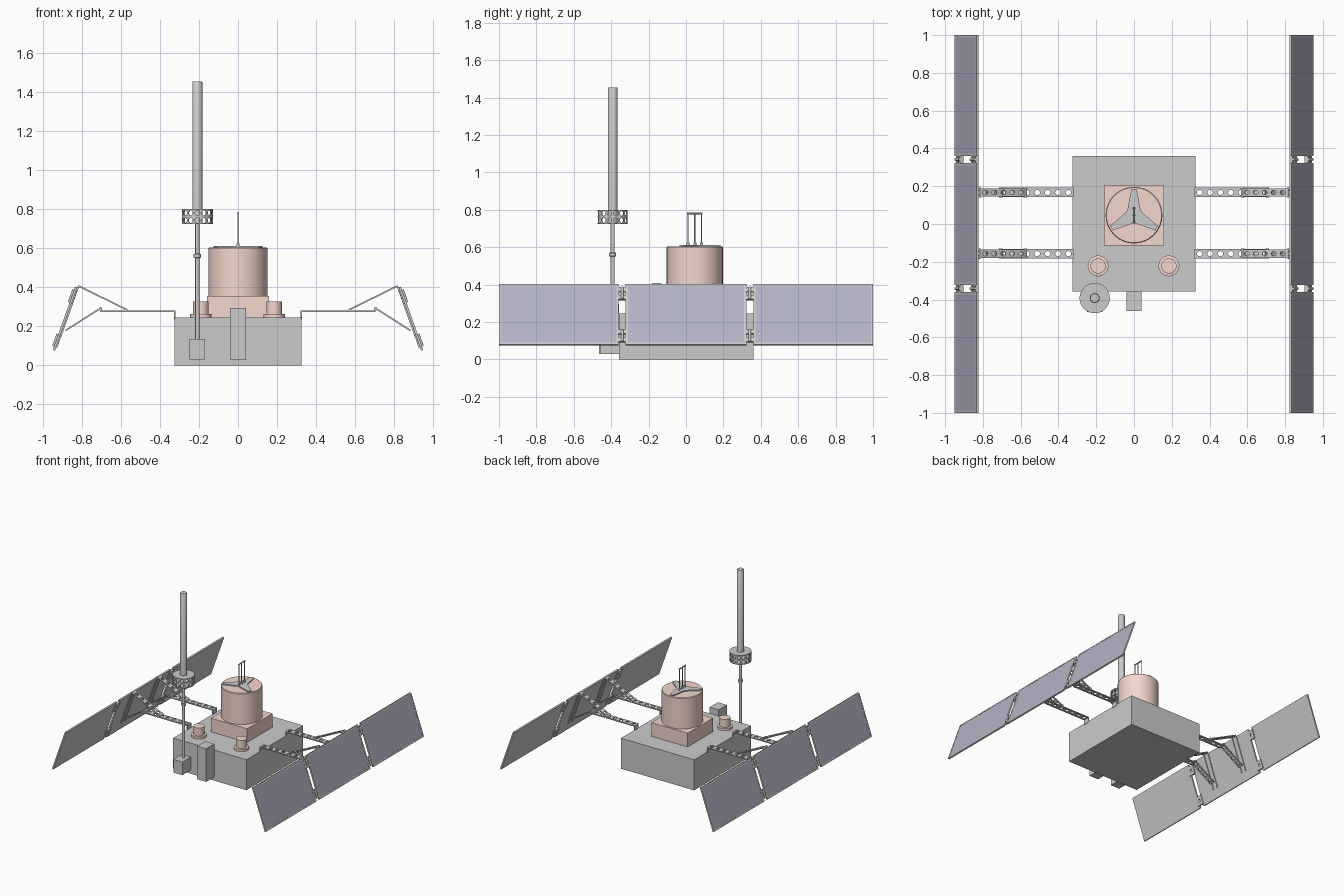
import bpy, bmesh, math
from math import sin, cos, pi, radians
from mathutils import Vector, Matrix

if "Cube" in bpy.data.objects:
    bpy.data.objects.remove(bpy.data.objects["Cube"])

def material(name, rgb):
    m = bpy.data.materials.new(name)
    m.diffuse_color = (*rgb, 1)
    m.use_nodes = True
    m.node_tree.nodes["Principled BSDF"].inputs["Base Color"].default_value = m.diffuse_color
    return m

PINK = material("pale_pink", (0.90, 0.68, 0.61))
CELL = material("solar_violet", (0.46, 0.45, 0.56))

def finish(name, bm, mat=None, smooth=False, mirror=False):
    bmesh.ops.recalc_face_normals(bm, faces=bm.faces)
    me = bpy.data.meshes.new(name)
    bm.to_mesh(me)
    bm.free()
    ob = bpy.data.objects.new(name, me)
    bpy.context.collection.objects.link(ob)
    if mat:
        me.materials.append(mat)
    if smooth:
        bpy.context.view_layer.objects.active = ob
        bpy.ops.object.select_all(action='DESELECT')
        ob.select_set(True)
        bpy.ops.object.shade_smooth_by_angle(angle=radians(35))
    if mirror:
        ob.modifiers.new("mirror", 'MIRROR').use_mirror_merge = False
    return ob

def add_box(bm, lo, hi, xf=Matrix()):
    lo, hi = Vector(lo), Vector(hi)
    m = xf @ Matrix.Translation((lo + hi) / 2) @ Matrix.Diagonal((*(hi - lo), 1))
    bmesh.ops.create_cube(bm, size=1, matrix=m)

def box(name, lo, hi, mat=None):
    bm = bmesh.new()
    add_box(bm, lo, hi)
    return finish(name, bm, mat)

def add_rod(bm, a, b, r, n=12):
    a, b = Vector(a), Vector(b)
    rot = (b - a).to_track_quat('Z', 'Y').to_matrix().to_4x4()
    bmesh.ops.create_cone(bm, cap_ends=True, segments=n, radius1=r, radius2=r,
                          depth=(b - a).length, matrix=Matrix.Translation((a + b) / 2) @ rot)

def lathe(name, x, y, profile, mat=None, n=48):
    bm = bmesh.new()
    vs = [bm.verts.new((x + r, y, z)) for r, z in profile]
    es = [bm.edges.new(p) for p in zip(vs, vs[1:])]
    bmesh.ops.spin(bm, geom=vs + es, cent=(x, y, 0), axis=(0, 0, 1), angle=2 * pi, steps=n)
    bmesh.ops.remove_doubles(bm, verts=bm.verts, dist=1e-5)
    return finish(name, bm, mat, True)

def perforated(name, nu, nv, hole, place, thick, mirror=False):
    """Sheet of square cells with round holes; place(u, v) puts it in space."""
    bm = bmesh.new()
    for i in range(nu):
        for j in range(nv):
            inner, outer = [], []
            for k in range(16):
                c, s = cos(k * pi / 8), sin(k * pi / 8)
                q = 0.5 / max(abs(c), abs(s))
                inner.append(bm.verts.new(place(i + .5 + c * hole, j + .5 + s * hole)))
                outer.append(bm.verts.new(place(i + .5 + c * q, j + .5 + s * q)))
            for k in range(16):
                l = (k + 1) % 16
                bm.faces.new((inner[k], outer[k], outer[l], inner[l]))
    bmesh.ops.remove_doubles(bm, verts=bm.verts, dist=1e-5)
    ob = finish(name, bm)
    so = ob.modifiers.new("thickness", 'SOLIDIFY')
    so.thickness, so.offset = thick, 0
    if mirror:
        ob.modifiers.new("mirror", 'MIRROR').use_mirror_merge = False
    return ob

# main body and instrument housing
box("body", (-.325, -.357, 0), (.325, .36, .245))
box("housing_base", (-.16, -.113, .245), (.16, .207, .355), PINK)
HY = .047
lathe("housing_drum", 0, HY, [(0, .35), (.15, .35), (.15, .6), (.146, .604), (0, .604)], PINK, 64)

# three-armed spider on the drum
bm = bmesh.new()
ring = []
for k in range(3):
    a = pi / 2 + k * 2 * pi / 3
    d, t = Vector((cos(a), sin(a), 0)), Vector((-sin(a), cos(a), 0))
    for r, w in ((.03, -.034), (.138, -.014), (.138, .014), (.03, .034)):
        ring.append(bm.verts.new(Vector((0, HY, .602)) + d * r + t * w))
f = bm.faces.new(ring)
ex = bmesh.ops.extrude_face_region(bm, geom=[f])
bmesh.ops.translate(bm, vec=(0, 0, .01), verts=[v for v in ex["geom"] if isinstance(v, bmesh.types.BMVert)])
finish("spider", bm)

# thin antenna frame above the spider
bm = bmesh.new()
for dy in (-.036, 0, .036):
    add_rod(bm, (0, HY + dy, .606), (0, HY + dy, .782), .0035)
    add_rod(bm, (0, HY + dy, .606), (0, HY + dy, .625), .008)
add_rod(bm, (0, HY - .042, .78), (0, HY + .042, .78), .005)
finish("antenna_frame", bm, smooth=True)

# two small sensors on the deck
for side, x in (("left", -.19), ("right", .185)):
    lathe("sensor_" + side, x, -.222,
          [(0, .245), (.055, .245), (.055, .262), (.04, .264), (.04, .328), (0, .328)], PINK)

# front box and mast foot
box("front_box", (-.04, -.46, .03), (.04, -.357, .295))
box("mast_foot", (-.248, -.465, .03), (-.168, -.357, .135))

# mast with thick upper tube
MX, MY = -.208, -.392
lathe("mast", MX, MY, [(0, .13), (.011, .13), (.011, .55), (.019, .552), (.019, .57), (.011, .572),
                       (.011, .725), (.026, .727), (.026, 1.45), (.023, 1.455), (0, 1.455)], None, 32)

# perforated collar with two rows of holes, closed by discs
def around(u, v):
    a = u * 2 * pi / 14
    return (MX + .077 * cos(a), MY + .077 * sin(a), .724 + v * .038)
perforated("mast_collar", 14, 2, .36, around, .005)
for tag, z in (("bottom", .724), ("middle", .759), ("top", .794)):
    lathe("collar_disc_" + tag, MX, MY, [(.02, z), (.08, z), (.08, z + .006), (.02, z + .006), (.02, z)])

# perforated booms and struts, built on +x and mirrored
def strip(name, a, b, y, width, cells, thick=.008):
    def place(u, v):
        p = Vector(a).lerp(Vector(b), u / cells)
        return (p[0], y + (v - .5) * width, p[1])
    perforated(name, cells, 1, .27, place, thick, True)

for tag, y in (("front", -.157), ("rear", .167)):
    strip("boom_" + tag, (.32, .277), (.705, .277), y, .05, 7)
    strip("upper_strut_" + tag, (.575, .288), (.812, .404), y, .044, 5)
    strip("lower_strut_" + tag, (.70, .295), (.884, .178), y, .044, 4)
    bm = bmesh.new()
    add_box(bm, (.32, y - .025, .235), (.328, y + .025, .281))
    for x, z in ((.575, .285), (.705, .289)):
        add_rod(bm, (x, y - .026, z), (x, y + .026, z), .009)
    add_rod(bm, (.815, y - .026, .403), (.815, y + .026, .403), .006)
    finish("boom_joints_" + tag, bm, mirror=True)

# tilted solar wings: local x is outward normal, local z runs up the slope
TILT = Matrix.Translation((.886, 0, .239)) @ Matrix.Rotation(radians(-19.5), 4, 'Y')
L, T, B = .172, .006, .012
for tag, y0, y1 in (("front", -1, -.36), ("middle", -.323, .323), ("rear", .36, 1)):
    bm = bmesh.new()
    add_box(bm, (-T, y0, -L), (T - .003, y1, L), TILT)
    for s in (-1, 1):
        add_box(bm, (T - .003, y0, s * (L - B / 2) - B / 2), (T, y1, s * (L - B / 2) + B / 2), TILT)
    for y in (y0, y1 - B):
        add_box(bm, (T - .003, y, -L + B), (T, y + B, L - B), TILT)
    finish("panel_frame_" + tag, bm, mirror=True)
    bm = bmesh.new()
    add_box(bm, (T - .004, y0 + B, -L + B), (T - .001, y1 - B, L - B), TILT)
    finish("solar_cells_" + tag, bm, CELL, mirror=True)

# hinges between panels and rails on the back of the middle panel
bm = bmesh.new()
for y in (-.3415, .3415):
    for z in (-.12, .12):
        for s in (-1, 1):
            add_box(bm, (-.012, y + s * .018 - .012, z - .034), (-T, y + s * .018 + .012, z + .034), TILT)
        for dz in (-.022, .022):
            add_box(bm, (-.012, y - .02, z + dz - .012), (T, y + .02, z + dz + .012), TILT)
        a, b = (TILT @ Vector((T + .002, y, z + d)) for d in (-.034, .034))
        add_rod(bm, a, b, .007)
finish("panel_hinges", bm, mirror=True)
bm = bmesh.new()
for y in (-.157, .167):
    for s in (-1, 1):
        add_box(bm, (-.013, y + s * .022 - .005, -.1), (-T, y + s * .022 + .005, L), TILT)
finish("panel_rails", bm, mirror=True)
